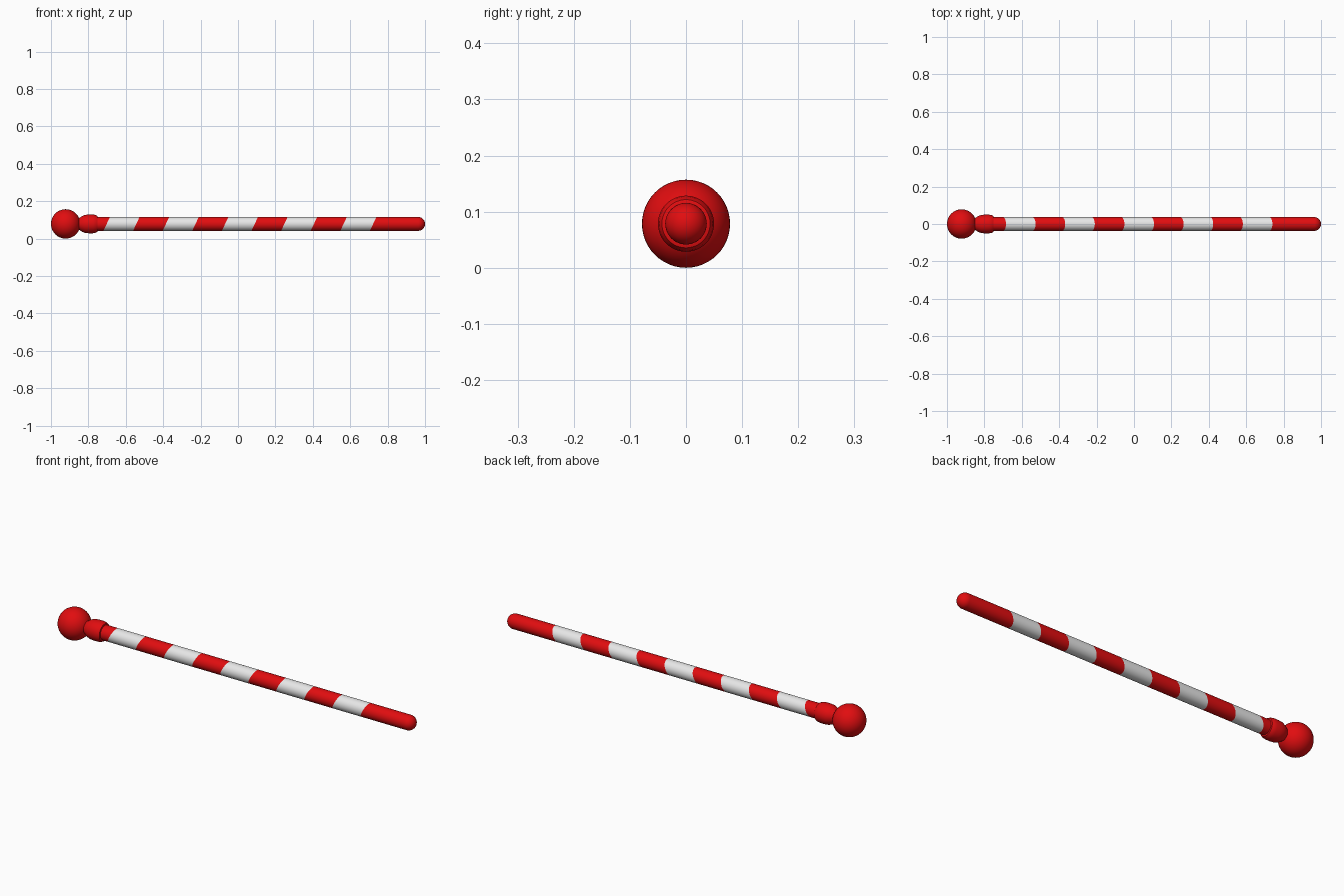
import bpy, bmesh, math
from mathutils import Vector

if "Cube" in bpy.data.objects:
    bpy.data.objects.remove(bpy.data.objects["Cube"])

R_BALL, R_ROD = 0.0785, 0.037
AXIS_Z = R_BALL

def material(name, rgb):
    m = bpy.data.materials.new(name)
    m.diffuse_color = (*rgb, 1)
    m.use_nodes = True
    m.node_tree.nodes["Principled BSDF"].inputs["Base Color"].default_value = m.diffuse_color
    return m

red = material("red", (0.75, 0.004, 0.005))
white = material("white", (0.80, 0.80, 0.80))

def lathe(name, profile, mats, segs=48):
    """Spin (x, radius) points around the long axis."""
    bm = bmesh.new()
    rings = []
    for x, r in profile:
        if r < 1e-5:
            rings.append([bm.verts.new((x, 0, AXIS_Z))] * segs)
        else:
            rings.append([bm.verts.new((x, r * math.cos(a), AXIS_Z + r * math.sin(a)))
                          for a in (2 * math.pi * i / segs for i in range(segs))])
    for p, q in zip(rings, rings[1:]):
        for i in range(segs):
            j = (i + 1) % segs
            quad = list(dict.fromkeys((p[i], p[j], q[j], q[i])))
            bm.faces.new(quad)
    bmesh.ops.recalc_face_normals(bm, faces=bm.faces)
    return finish(name, bm, mats)

def finish(name, bm, mats):
    me = bpy.data.meshes.new(name)
    bm.to_mesh(me)
    bm.free()
    ob = bpy.data.objects.new(name, me)
    bpy.context.collection.objects.link(ob)
    for m in mats:
        me.materials.append(m)
    bpy.ops.object.select_all(action='DESELECT')
    ob.select_set(True)
    bpy.context.view_layer.objects.active = ob
    bpy.ops.object.shade_smooth_by_angle(angle=math.radians(35))
    return ob

# Ball knob
bm = bmesh.new()
bmesh.ops.create_uvsphere(bm, u_segments=48, v_segments=24, radius=R_BALL)
bmesh.ops.translate(bm, verts=bm.verts, vec=(-1 + R_BALL, 0, AXIS_Z))
finish("ball_knob", bm, [red])

# Collar between ball and rod
lathe("collar", [(-0.86, 0), (-0.86, 0.027), (-0.85, 0.031), (-0.835, 0.041),
                 (-0.818, 0.048), (-0.80, 0.05), (-0.775, 0.05), (-0.762, 0.048),
                 (-0.752, 0.043), (-0.75, 0.036), (-0.75, 0)], [red])

# Rod with rounded tip
tip = [(1 - R_ROD + R_ROD * math.sin(t), R_ROD * math.cos(t))
       for t in (math.pi / 2 * i / 10 for i in range(10))] + [(1, 0)]
rod = lathe("striped_rod", [(-0.80, 0), (-0.80, R_ROD)] + tip, [red, white])

# Slanted stripes: cut the rod by tilted planes, colour every second band
edges = [-0.702 + 0.1583 * i for i in range(10)]
slant = 0.47
normal = Vector((1, 0, -slant)).normalized()
bm = bmesh.new()
bm.from_mesh(rod.data)
for x in edges:
    bmesh.ops.bisect_plane(bm, geom=bm.verts[:] + bm.edges[:] + bm.faces[:],
                           plane_co=(x, 0, AXIS_Z), plane_no=normal)
for f in bm.faces:
    c = f.calc_center_median()
    s = c.x - slant * (c.z - AXIS_Z)
    f.material_index = sum(s > x for x in edges) % 2
bm.to_mesh(rod.data)
bm.free()
